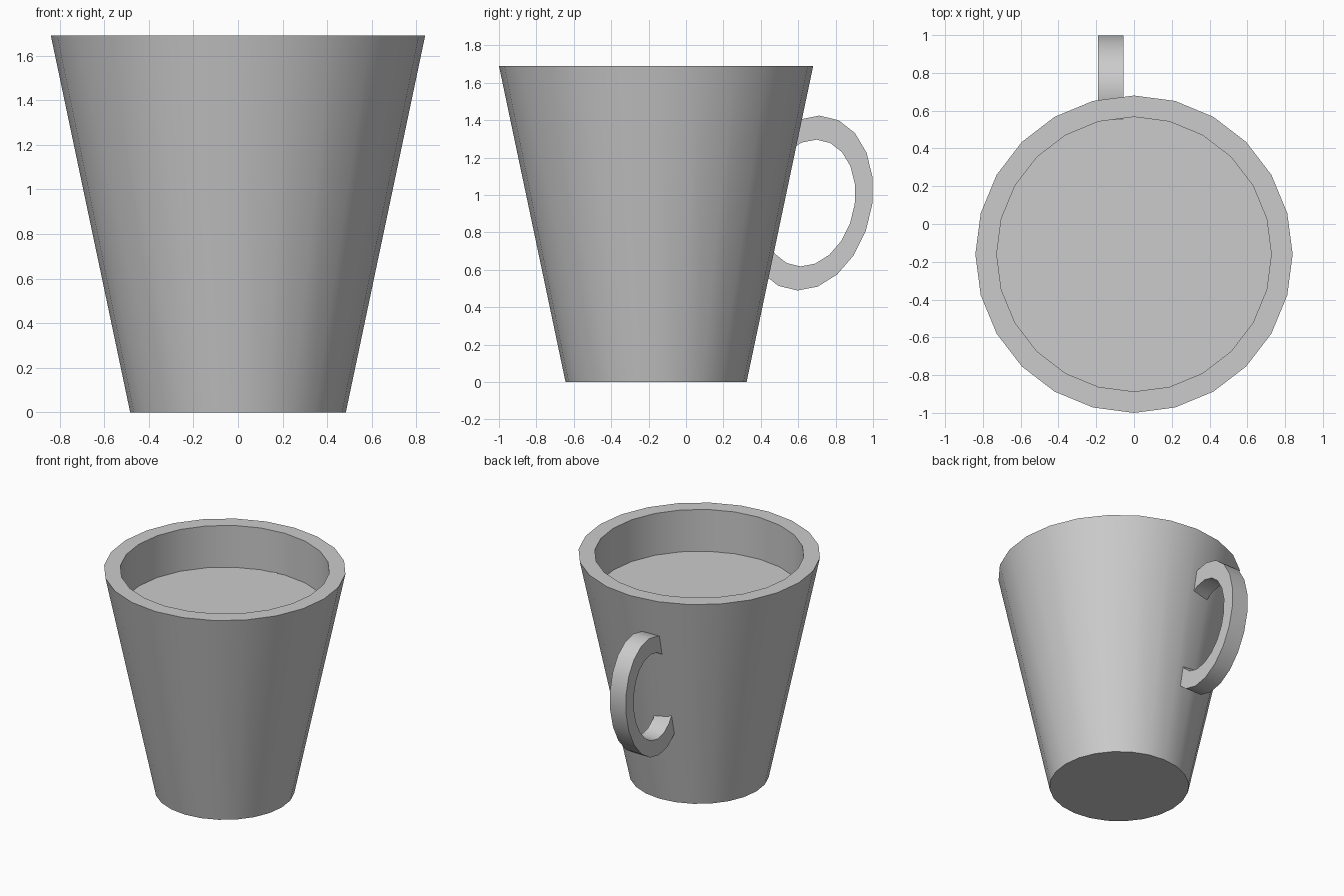
import bpy, bmesh
from math import sin, cos, pi, radians

if "Cube" in bpy.data.objects:
    bpy.data.objects.remove(bpy.data.objects["Cube"], do_unlink=True)

grey = bpy.data.materials.new("plain grey")
grey.use_nodes = True
colour = (0.6, 0.6, 0.6, 1)
grey.diffuse_color = colour
grey.node_tree.nodes["Principled BSDF"].inputs["Base Color"].default_value = colour


def finish(name, bm):
    """Turn a bmesh into a smooth shaded object with sharp corners."""
    bmesh.ops.recalc_face_normals(bm, faces=bm.faces)
    mesh = bpy.data.meshes.new(name)
    bm.to_mesh(mesh)
    bm.free()
    mesh.materials.append(grey)
    obj = bpy.data.objects.new(name, mesh)
    bpy.context.collection.objects.link(obj)
    bpy.ops.object.select_all(action='DESELECT')
    obj.select_set(True)
    bpy.context.view_layer.objects.active = obj
    bpy.ops.object.shade_smooth_by_angle(angle=radians(35))
    return obj


def bridge(bm, rings, closed):
    """Join neighbouring rings of vertices with quads and cap both ends."""
    for a, b in zip(rings, rings[1:]):
        n = len(a)
        for i in range(n):
            j = (i + 1) % n
            bm.faces.new((a[i], a[j], b[j], b[i]))
    bm.faces.new(rings[0])
    bm.faces.new(rings[-1])


# Cup: tapered wall, flat rim, straight-sided recess with a flat floor
SIDES = 24
CUP_Y = -0.16
profile = [(0.484, 0), (0.84, 1.69), (0.727, 1.69), (0.727, 1.37)]
bm = bmesh.new()
rings = [[bm.verts.new((r * sin(2 * pi * i / SIDES), CUP_Y + r * cos(2 * pi * i / SIDES), z))
          for i in range(SIDES)] for r, z in profile]
bridge(bm, rings, True)
finish("cup", bm)

# Handle: leaning oval band whose ends sink into the wall
LEAN = radians(13.5)
LONG, SHORT, INNER = 0.474, 0.337, 0.725
LEFT, RIGHT = -0.055, -0.19
STEPS = 15


def oval(t, scale, x):
    u, v = LONG * scale * cos(t), SHORT * scale * sin(t)
    return (x, 0.655 + u * sin(LEAN) + v * cos(LEAN),
            0.957 + u * cos(LEAN) - v * sin(LEAN))


bm = bmesh.new()
rings = []
for k in range(STEPS + 1):
    t = radians(-45 + 270 * k / STEPS)
    corners = [(1, LEFT), (1, RIGHT), (INNER, RIGHT), (INNER, LEFT)]
    rings.append([bm.verts.new(oval(t, s, x)) for s, x in corners])
bridge(bm, rings, False)
finish("handle", bm)
